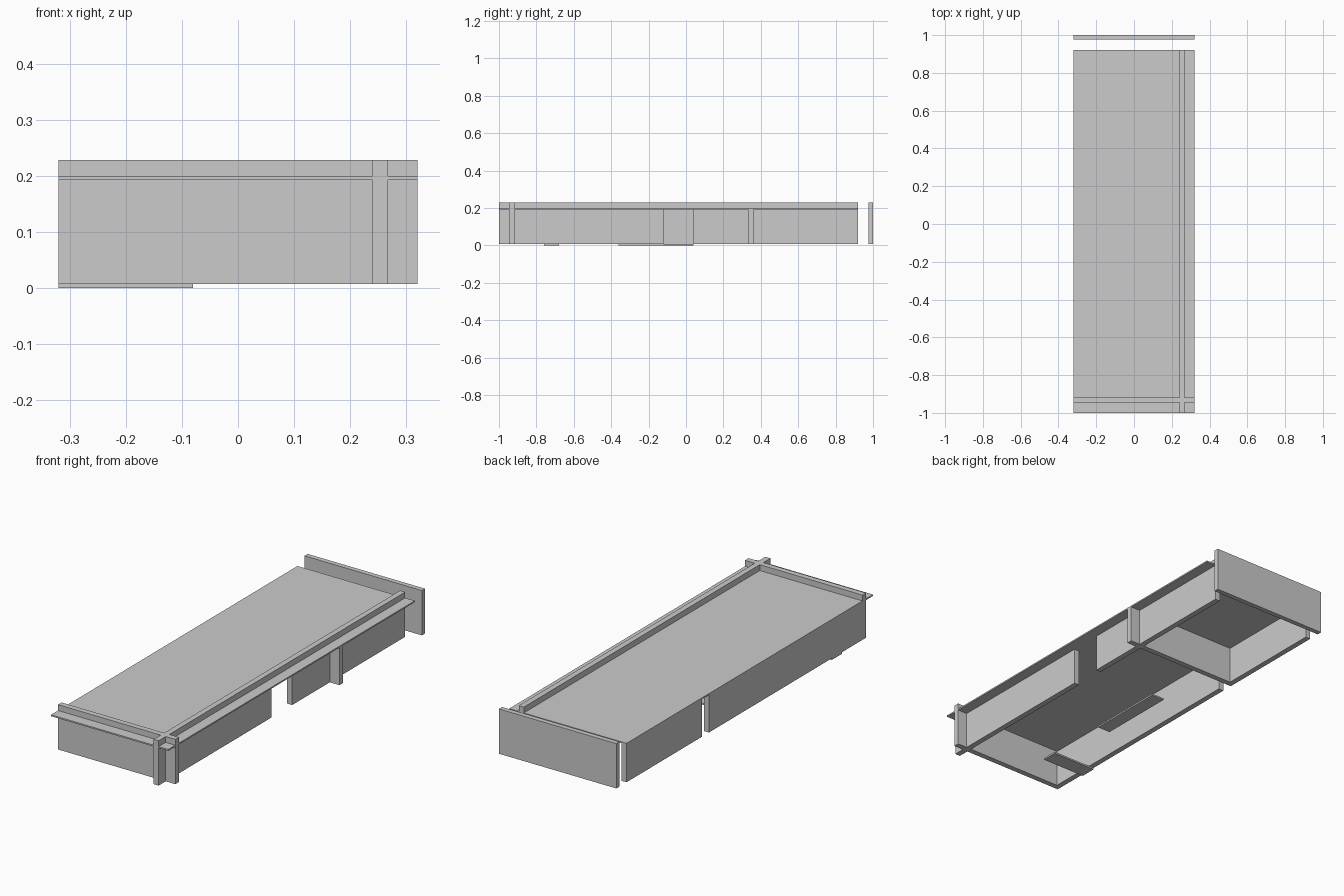
import bpy, bmesh

if "Cube" in bpy.data.objects:
    bpy.data.objects.remove(bpy.data.objects["Cube"])

W = 0.32           # half width
T = 0.0275         # wall thickness
Z0, ZS, ZR, ZP = 0.008, 0.193, 0.2, 0.229   # wall base, slab bottom, slab top, parapet top
XR = 0.24          # inner face of the right wall
YF = -0.945        # outer face of the front wall
YC = 0.333         # front face of the cross wall
YB = 0.92          # back end of the roof


def box(name, x, y, z):
    bm = bmesh.new()
    bmesh.ops.create_cube(bm, size=1)
    for v in bm.verts:
        for i, (a, b) in enumerate((x, y, z)):
            v.co[i] = b if v.co[i] > 0 else a
    mesh = bpy.data.meshes.new(name)
    bm.to_mesh(mesh)
    bm.free()
    ob = bpy.data.objects.new(name, mesh)
    bpy.context.collection.objects.link(ob)
    return ob


low = (Z0, ZS)
right_x = (XR, XR + T)
front_y = (YF, YF + T)

# Roof slab, overhanging at front and right
box("roof_slab", (-W, W), (-1, YB), (ZS, ZR))

# Parapets crossing at the front right corner
box("right_parapet", right_x, (YF + T, YB), (ZR, ZP))
box("front_parapet", (-W, XR), front_y, (ZR, ZP))

# Cross-shaped corner pier, full height through the slab
box("corner_pier_side_arm", (XR, W), front_y, (Z0, ZP))
box("corner_pier_front_arm", right_x, (-1, YF), (Z0, ZP))

# Front wall and cross wall
box("front_wall", (-W, XR), front_y, low)
box("cross_wall", (-W, W), (YC, YC + T), low)

# Right wall, with a doorway
for i, y in enumerate([(YF + T, -0.12), (0.04, YC), (YC + T, YB)]):
    box(f"right_wall_{i + 1}", right_x, y, low)

# Left wall, with a narrow gap in front of the cross wall
for i, y in enumerate([(YF + T, YC - 0.055), (YC + T, YB)]):
    box(f"left_wall_{i + 1}", (-W, -W + T), y, low)

# Free-standing back wall
box("back_wall", (-W, W), (1 - T + 0.003, 1), (Z0, ZP))

# Thin floor plates
box("entry_plate", (-W, -0.08), (-0.76, -0.68), (0, Z0))
box("long_plate", (-0.15, -0.08), (-0.36, 0.04), (0, Z0))
